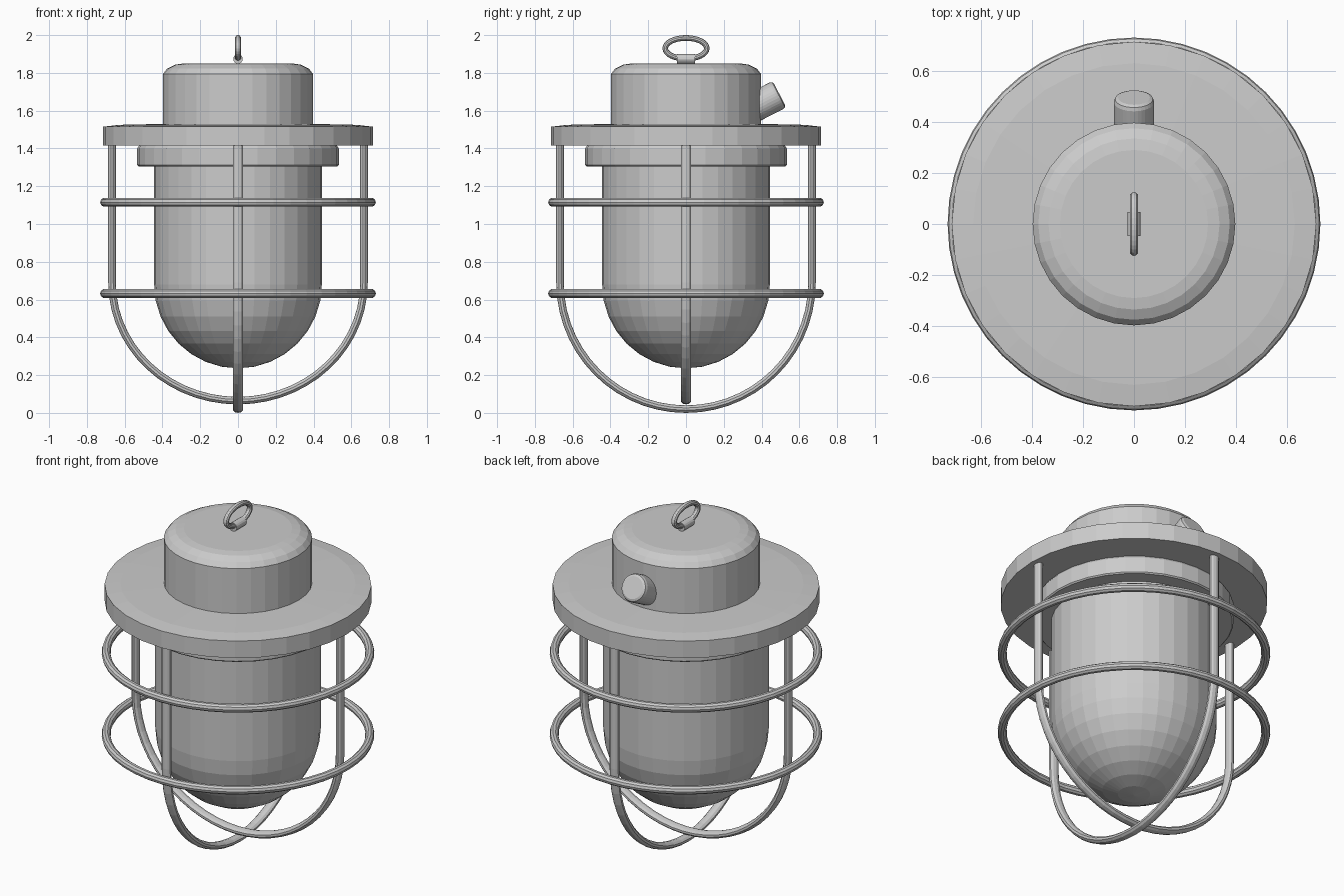
import bpy, bmesh
from math import sin, cos, pi, radians
from mathutils import Vector, Matrix

cube = bpy.data.objects.get("Cube")
if cube:
    bpy.data.objects.remove(cube, do_unlink=True)

# Single painted-metal grey
GREY = (0.6, 0.6, 0.6, 1)
grey = bpy.data.materials.new("plain_grey")
grey.use_nodes = True
grey.diffuse_color = GREY
grey.node_tree.nodes["Principled BSDF"].inputs["Base Color"].default_value = GREY

X, Y, Z = Vector((1, 0, 0)), Vector((0, 1, 0)), Vector((0, 0, 1))


def finish(name, bm):
    """Turn a bmesh into a named, flat-shaded object."""
    bmesh.ops.remove_doubles(bm, verts=bm.verts, dist=0.0005)
    bmesh.ops.recalc_face_normals(bm, faces=bm.faces)
    mesh = bpy.data.meshes.new(name)
    bm.to_mesh(mesh)
    bm.free()
    mesh.materials.append(grey)
    obj = bpy.data.objects.new(name, mesh)
    bpy.context.collection.objects.link(obj)
    return obj


def lathe(name, profile, sides=32):
    """Revolve (radius, height) points around z."""
    bm = bmesh.new()
    verts = [bm.verts.new((0, r, z)) for r, z in profile]
    edges = [bm.edges.new(pair) for pair in zip(verts, verts[1:])]
    bmesh.ops.spin(bm, geom=verts + edges, cent=(0, 0, 0), axis=Z,
                   angle=2 * pi, steps=sides, use_merge=True)
    return finish(name, bm)


def sweep(name, path, u, v, origin, in_plane, lateral, closed, sides=10):
    """Sweep an oval section along a path lying in the u-v plane."""
    bm = bmesh.new()
    points = [origin + u * a + v * b for a, b in path]
    side = u.cross(v)
    count = len(points)
    loops = []
    for i, p in enumerate(points):
        before = points[i - 1] if closed or i else p
        after = points[(i + 1) % count] if closed or i < count - 1 else p
        out = (after - before).normalized().cross(side)
        loops.append([bm.verts.new(p + out * in_plane * cos(t) + side * lateral * sin(t))
                      for t in (2 * pi * k / sides for k in range(sides))])
    for i in range(count if closed else count - 1):
        a, b = loops[i], loops[(i + 1) % count]
        for k in range(sides):
            n = (k + 1) % sides
            bm.faces.new((a[k], a[n], b[n], b[k]))
    if not closed:
        bm.faces.new(loops[0])
        bm.faces.new(loops[-1])
    return finish(name, bm)


def oval(ru, rv, steps):
    return [(ru * cos(2 * pi * i / steps), rv * sin(2 * pi * i / steps)) for i in range(steps)]


# Housing cap with a rounded shoulder
lathe("cap", [(0, 1.85), (0.29, 1.85), (0.335, 1.843), (0.375, 1.823),
              (0.397, 1.795), (0.397, 1.5), (0, 1.5)])

# Wide flange with a faintly domed top
lathe("flange", [(0, 1.53), (0.4, 1.53), (0.63, 1.525), (0.714, 1.515),
                 (0.714, 1.415), (0, 1.415)])

# Collar holding the glass
lathe("collar", [(0, 1.42), (0.52, 1.42), (0.534, 1.4), (0.534, 1.312),
                 (0.527, 1.305), (0, 1.305)])

# Glass: straight wall ending in a half sphere
GLASS_R, DOME_Z = 0.444, 0.68
dome = [(GLASS_R * cos(a), DOME_Z - GLASS_R * sin(a))
        for a in (pi / 2 * i / 8 for i in range(9))]
lathe("glass", [(0, 1.31), (GLASS_R, 1.31)] + dome)

# Cage hoops
for name, height in (("upper_hoop", 1.115), ("lower_hoop", 0.632)):
    sweep(name, oval(0.706, 0.706, 48), X, Y, Z * height, 0.024, 0.024, True)

# Two crossing U-shaped cage wires
for name, axis, bottom in (("side_cage_wire", X, 0.065), ("front_cage_wire", Y, 0.02)):
    wire_r = 0.667
    centre = 0.69
    arc = [(-wire_r * cos(a), centre - (centre - bottom) * sin(a))
           for a in (pi * i / 28 for i in range(29))]
    path = [(-wire_r, 1.42)] + arc + [(wire_r, 1.42)]
    sweep(name, path, axis, Z, Vector(), 0.02, 0.029, False)

# Hanging eye and its small barrel mount
sweep("hanging_eye", oval(0.11, 0.055, 32), Y, Z, Z * 1.93, 0.015, 0.016, True)
mount = lathe("eye_mount", [(0, -0.047), (0.025, -0.047), (0.025, 0.047), (0, 0.047)], 16)
mount.matrix_world = Matrix.Translation((0, 0, 1.874)) @ Matrix.Rotation(pi / 2, 4, "X")

# Tilted cable gland on the back of the cap
gland = lathe("cable_gland", [(0, -0.2), (0.079, -0.2), (0.079, -0.02),
                              (0.074, -0.006), (0.062, 0), (0, 0)])
gland.matrix_world = Matrix.Translation((0, 0.495, 1.687)) @ Matrix.Rotation(radians(-63), 4, "X")
